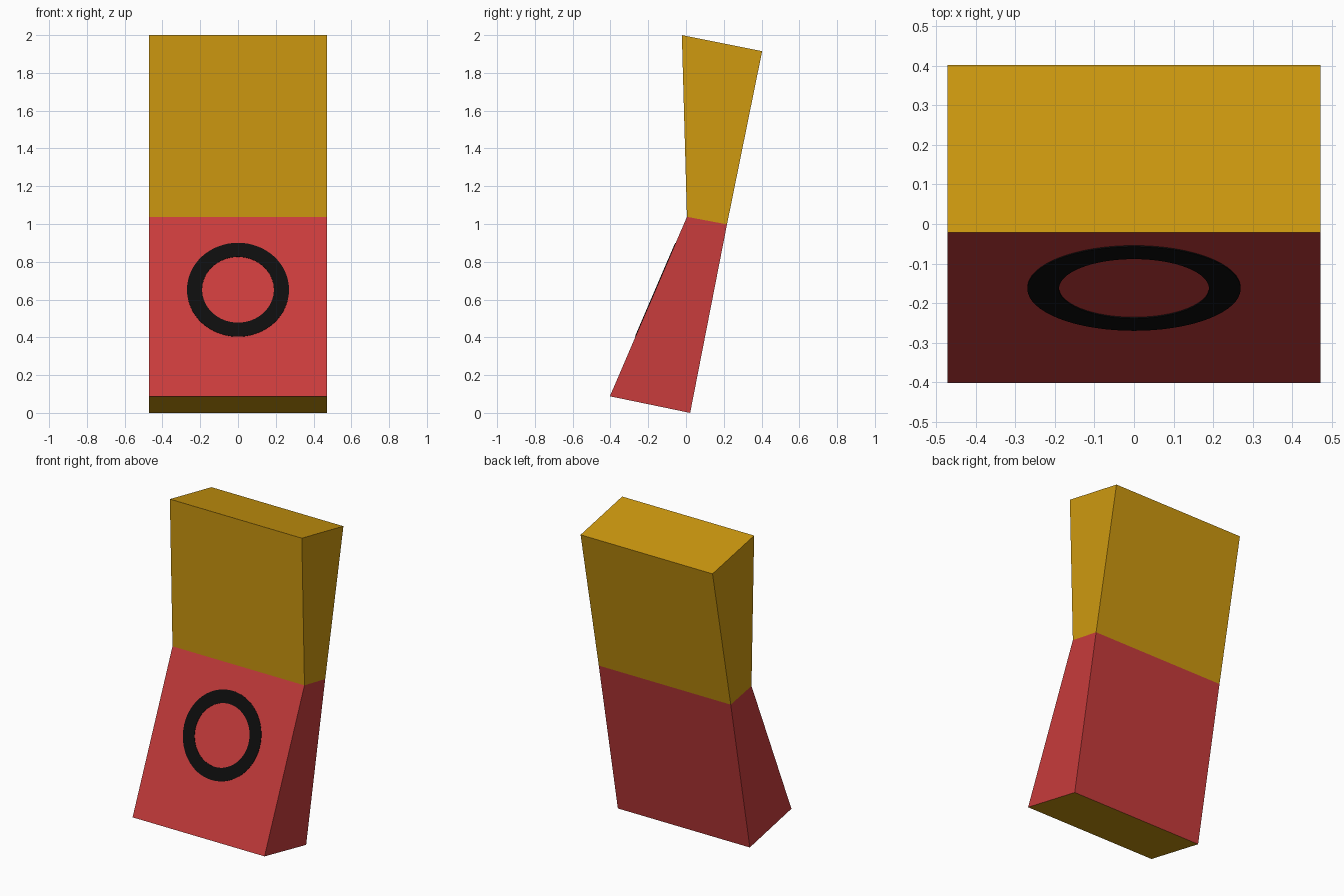
import bpy, bmesh, math
from mathutils import Vector

if "Cube" in bpy.data.objects:
    bpy.data.objects.remove(bpy.data.objects["Cube"])


def material(name, colour):
    m = bpy.data.materials.new(name)
    m.diffuse_color = (*colour, 1)
    m.use_nodes = True
    m.node_tree.nodes["Principled BSDF"].inputs["Base Color"].default_value = m.diffuse_color
    return m


gold = material("gold", (0.62, 0.32, 0.005))
red = material("red", (0.58, 0.045, 0.045))
black = material("black", (0.004, 0.004, 0.004))


def finish(bm, name, mats):
    bmesh.ops.recalc_face_normals(bm, faces=bm.faces)
    mesh = bpy.data.meshes.new(name)
    bm.to_mesh(mesh)
    bm.free()
    for m in mats:
        mesh.materials.append(m)
    obj = bpy.data.objects.new(name, mesh)
    bpy.context.collection.objects.link(obj)
    return obj


# Body: front/back edge pairs (y, z) from bottom, waist and top
HALF = 0.472
levels = [((-0.403, 0.088), (0.022, 0.0)),
          ((0.005, 1.038), (0.217, 0.998)),
          ((-0.022, 2.0), (0.403, 1.915))]
bm = bmesh.new()
rings = []
for front, back in levels:
    rings.append([bm.verts.new((x, *p)) for x, p in
                  ((-HALF, front), (HALF, front), (HALF, back), (-HALF, back))])
bm.faces.new(rings[0])
bm.faces.new(rings[-1])
for i, (low, high) in enumerate(zip(rings, rings[1:])):
    for k in range(4):
        n = (k + 1) % 4
        f = bm.faces.new((low[k], low[n], high[n], high[k]))
        f.material_index = 1 if i == 0 else 0   # red lower half
finish(bm, "body", [gold, red])

# Ring: thin round plate on the sloping lower front face
bottom = Vector((0, *levels[0][0]))
waist = Vector((0, *levels[1][0]))
up = (waist - bottom).normalized()
side = Vector((1, 0, 0))
normal = side.cross(up)
centre = bottom.lerp(waist, 0.593)
OUTER, INNER, LIFT, SINK, COUNT = 0.270, 0.190, 0.003, -0.002, 64
bm = bmesh.new()
sections = []
for i in range(COUNT):
    a = 2 * math.pi * i / COUNT
    d = side * math.cos(a) + up * math.sin(a)
    sections.append([bm.verts.new(centre + d * r + normal * h) for r, h in
                     ((OUTER, LIFT), (INNER, LIFT), (INNER, SINK), (OUTER, SINK))])
for i in range(COUNT):
    a, b = sections[i], sections[(i + 1) % COUNT]
    for k in range(4):
        n = (k + 1) % 4
        bm.faces.new((a[k], a[n], b[n], b[k]))
finish(bm, "front_ring", [black])
